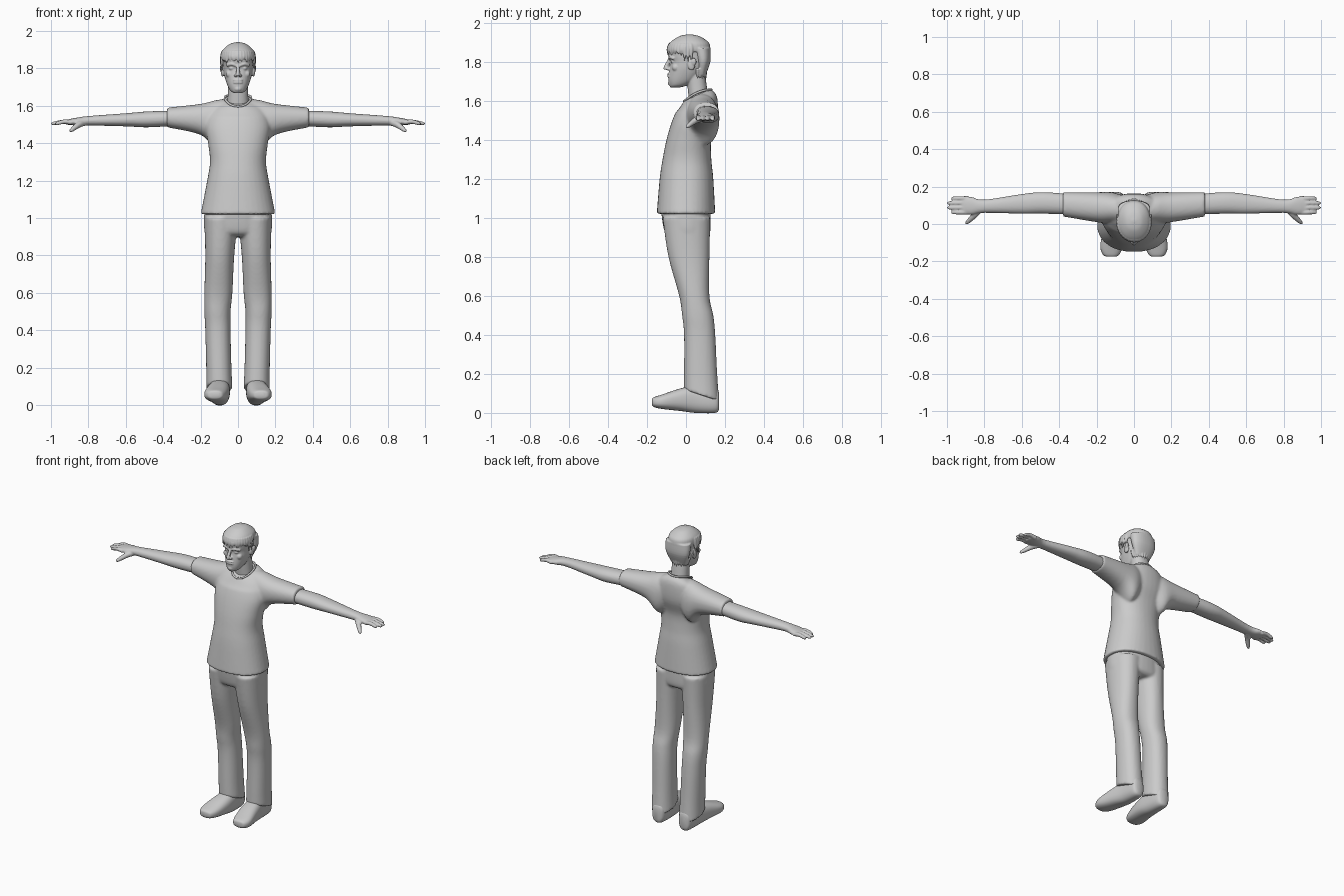
import bpy, bmesh, math, random
from mathutils import Vector, Matrix

random.seed(4)
default_cube = bpy.data.objects.get("Cube")
if default_cube:
    bpy.data.objects.remove(default_cube, do_unlink=True)

shade = 0.6
grey = bpy.data.materials.new("plain grey")
grey.use_nodes = True
grey.diffuse_color = (shade, shade, shade, 1)
grey.node_tree.nodes["Principled BSDF"].inputs["Base Color"].default_value = grey.diffuse_color

BOTH = (1, -1)


def spline(rows, steps=5):
    """Smooth interpolation through rows of equal length."""
    rows = [Vector(row) for row in rows]
    result = []
    for i in range(len(rows) - 1):
        before, start = rows[max(i - 1, 0)], rows[i]
        end, after = rows[i + 1], rows[min(i + 2, len(rows) - 1)]
        for k in range(steps):
            t = k / steps
            bend = 2 * before - 5 * start + 4 * end - after
            twist = 3 * (start - end) + after - before
            result.append(start + t / 2 * (end - before + t * (bend + t * twist)))
    return result + [rows[-1]]


def skin(bm, rings, side=1):
    """Closed skin over a row of rings, mirrored when side is -1."""
    loops = [[bm.verts.new((side * x, y, z)) for x, y, z in ring] for ring in rings]
    for low, high in zip(loops, loops[1:]):
        for i in range(len(low)):
            before = i - 1
            bm.faces.new((low[before], low[i], high[i], high[before]))
    bm.faces.new(loops[0])
    bm.faces.new(loops[-1])


def loft(bm, axis, rows, sides=(1,), power=2.2, count=36):
    """Rows hold the position, then the low and high ends of both cross axes."""
    rings = []
    for along, left, right, low, high in spline(rows):
        ring = []
        for i in range(count):
            angle = math.tau * i / count
            c, s = math.cos(angle), math.sin(angle)
            c = math.copysign(abs(c) ** (2 / power), c)
            s = math.copysign(abs(s) ** (2 / power), s)
            a = (left + right + (right - left) * c) / 2
            b = (low + high + (high - low) * s) / 2
            ring.append({"x": (along, a, b), "y": (a, along, b), "z": (a, b, along)}[axis])
        rings.append(ring)
    for side in sides:
        skin(bm, rings, side)


def centred(rows):
    """Rows of height, half width, front and back, made symmetric."""
    return [(height, -half, half, front, back) for height, half, front, back in rows]


def tube(bm, points, radii, sides=(1,), count=12):
    """Round tube through points, with a radius at each point."""
    path = spline([(*point, radius) for point, radius in zip(points, radii)])
    spots = [p.to_3d() for p in path]
    rings, turn, last = [], None, None
    for i, spot in enumerate(spots):
        along = (spots[min(i + 1, len(spots) - 1)] - spots[max(i - 1, 0)]).normalized()
        turn = last.rotation_difference(along) @ turn if last else along.to_track_quat("Z", "Y")
        last = along
        angles = [math.tau * k / count for k in range(count)]
        rings.append([spot + turn @ Vector((math.cos(a), math.sin(a), 0)) * path[i][3]
                      for a in angles])
    for side in sides:
        skin(bm, rings, side)


def blob(bm, place, size, sides=(1,)):
    """Ellipsoid at a place."""
    for side in sides:
        spot = Vector((side * place[0], place[1], place[2]))
        matrix = Matrix.Translation(spot) @ Matrix.Diagonal((*size, 1))
        bmesh.ops.create_icosphere(bm, subdivisions=3, radius=1, matrix=matrix)


def finish(name, bm, voxel=0, smooth=0):
    """Make the object; a voxel size fuses its overlapping shells."""
    bmesh.ops.recalc_face_normals(bm, faces=bm.faces)
    mesh = bpy.data.meshes.new(name)
    bm.to_mesh(mesh)
    bm.free()
    mesh.materials.append(grey)
    obj = bpy.data.objects.new(name, mesh)
    bpy.context.collection.objects.link(obj)
    bpy.ops.object.select_all(action="DESELECT")
    obj.select_set(True)
    bpy.context.view_layer.objects.active = obj
    bpy.ops.object.shade_smooth_by_angle(angle=math.radians(50))
    if voxel:
        fuse = obj.modifiers.new("fuse", "REMESH")
        fuse.mode = "VOXEL"
        fuse.voxel_size = voxel
        fuse.use_smooth_shade = True
        relax = obj.modifiers.new("relax", "SMOOTH")
        relax.factor = 0.5
        relax.iterations = smooth


# Shirt body, its shoulders sloping down towards the front
bm = bmesh.new()
loft(bm, "z", centred([
    (1.02, .2, -.15, .15), (1.2, .165, -.135, .14), (1.3, .15, -.12, .13),
    (1.4, .16, -.1, .13), (1.5, .175, -.07, .16), (1.59, .14, -.03, .16), (1.63, .07, -.01, .125)]))
for vert in bm.verts:
    vert.co.z += max(vert.co.z - 1.54, 0) * 5 * (vert.co.y - .06)

# Short sleeves
loft(bm, "x", [
    (.07, 0, .155, 1.4, 1.635), (.12, 0, .17, 1.37, 1.63), (.2, .01, .17, 1.445, 1.61),
    (.38, .04, .17, 1.485, 1.59)], BOTH)
finish("shirt", bm, .008, 6)

# Neckband
bm = bmesh.new()
turns = [math.tau * i / 16 for i in range(17)]
tube(bm, [(.07 * math.sin(a), .06 - .07 * math.cos(a),
           1.634 - .03 * math.cos(a) - .008 * math.cos(2 * a)) for a in turns],
     [.006 for a in turns])
finish("neckband", bm)

# Trousers: hips, then legs with hems that drop at the heel
bm = bmesh.new()
loft(bm, "z", [
    (.09, .03, .17, -.01, .17), (.2, .035, .17, -.01, .16), (.4, .04, .175, -.01, .15),
    (.5, .04, .18, -.02, .14), (.6, .03, .18, -.035, .12), (.8, .02, .175, -.09, .12),
    (1, 0, .18, -.12, .125)], BOTH)
for vert in bm.verts:
    vert.co.z -= max(.2 - vert.co.z, 0) * 3 * (vert.co.y - .08)
loft(bm, "z", centred([(.9, .15, -.07, .1), (.93, .18, -.11, .125), (1.05, .18, -.13, .125)]))
finish("trousers", bm, .008, 5)

# Shoes
bm = bmesh.new()
loft(bm, "y", [
    (-.175, .1, .14, .045, .07), (-.165, .08, .165, .03, .08), (-.12, .06, .18, .02, .095),
    (-.03, .045, .165, .01, .125), (.05, .045, .15, 0, .14), (.15, .055, .14, 0, .13),
    (.17, .08, .12, .02, .1)], BOTH, 2.5)
finish("shoes", bm)

# Arms and palms
bm = bmesh.new()
loft(bm, "x", [
    (.3, .05, .155, 1.495, 1.575), (.48, .055, .17, 1.485, 1.57), (.6, .055, .16, 1.49, 1.56),
    (.8, .06, .13, 1.495, 1.545), (.87, .05, .145, 1.495, 1.535),
    (.92, .055, .145, 1.5, 1.525)], BOTH)

# Fingers, the middle ones longest, and thumbs
for i in range(4):
    y = .062 + i * .025
    tip = 1 - .01 * (i - 1.5) ** 2
    tube(bm, [(.89, y, 1.51), (.93, y, 1.515), (tip - .01, y, 1.505), (tip, y, 1.5)],
         (.013, .012, .01, .004), BOTH)
tube(bm, [(.82, .085, 1.51), (.85, .05, 1.5), (.89, .01, 1.47), (.9, 0, 1.465)],
     (.018, .017, .011, .004), BOTH)
finish("arms", bm, .005, 4)

# Skull and neck
bm = bmesh.new()
loft(bm, "z", centred([
    (1.668, .02, -.08, -.03), (1.68, .04, -.085, .01), (1.71, .057, -.09, .06),
    (1.76, .073, -.085, .1), (1.8, .078, -.08, .11), (1.83, .08, -.09, .115),
    (1.87, .08, -.09, .115), (1.92, .05, -.05, .08), (1.93, .02, -.01, .04)]))
loft(bm, "z", centred([(1.56, .06, .02, .12), (1.65, .055, .01, .11), (1.75, .055, 0, .095)]))

# Nose, eyes, brows and cheeks
tube(bm, [(0, -.08, 1.82), (0, -.09, 1.8), (0, -.104, 1.77), (0, -.104, 1.76)],
     (.008, .009, .011, .009))
blob(bm, (.012, -.093, 1.763), (.009, .012, .008), BOTH)
blob(bm, (.033, -.067, 1.8), (.016, .012, .009), BOTH)
tube(bm, [(.01, -.083, 1.815), (.035, -.08, 1.823), (.06, -.062, 1.815)],
     (.007, .008, .007), BOTH)
blob(bm, (.046, -.052, 1.77), (.02, .02, .02), BOTH)

# Lips, chin and ears
for z in (1.737, 1.724):
    blob(bm, (0, -.086, z), (.026, .01, .006))
blob(bm, (0, -.08, 1.69), (.02, .013, .014))
blob(bm, (.083, .028, 1.785), (.009, .02, .03), BOTH)
blob(bm, (.09, .04, 1.8), (.007, .014, .02), BOTH)
finish("head", bm, .004, 3)

# Hair: cap and nape
bm = bmesh.new()
loft(bm, "z", centred([
    (1.85, .085, -.09, .125), (1.87, .088, -.094, .125), (1.9, .08, -.08, .115),
    (1.93, .045, -.035, .07), (1.94, .01, .01, .025)]))
loft(bm, "z", centred([(1.73, .055, .06, .1), (1.8, .083, .05, .125), (1.87, .086, .03, .125)]))

# Hanging locks around the brow and temples
for i in range(-10, 11):
    angle = math.radians(i * 10)
    tip = (1.79 if abs(i) > 7 else 1.83) + random.uniform(-.01, .01)
    lean = random.uniform(-.01, .01)
    x, y = .086 * math.sin(angle), .01 - .1 * math.cos(angle)
    tube(bm, [(x * .9, y * .88, 1.89), (x, y, 1.86), (x + lean, y, tip)], (.012, .01, .002))

# Short locks at the nape
for i in range(-5, 6):
    angle = math.radians(i * 16)
    x, y = .06 * math.sin(angle), .05 + .05 * math.cos(angle)
    tube(bm, [(x * 1.1, y, 1.765), (x, y, 1.74), (x * .9, y, 1.71 + random.uniform(-.01, .01))],
         (.01, .008, .002))
finish("hair", bm, .004, 2)
